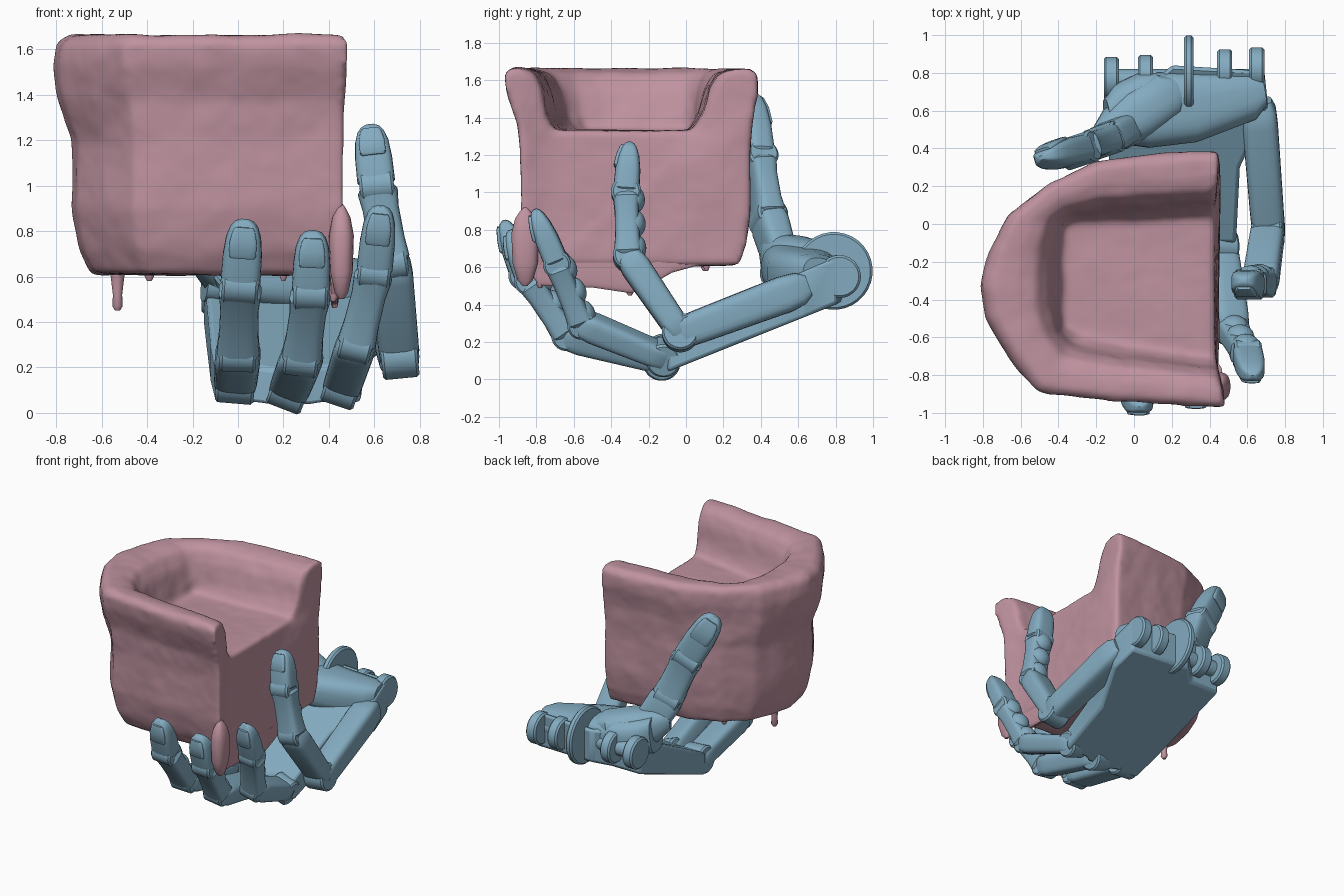
import bpy, bmesh, math
from mathutils import Vector, Matrix

if "Cube" in bpy.data.objects:
    bpy.data.objects.remove(bpy.data.objects["Cube"])

def material(name, rgb):
    m = bpy.data.materials.new(name)
    m.diffuse_color = (*rgb, 1)
    m.use_nodes = True
    m.node_tree.nodes["Principled BSDF"].inputs["Base Color"].default_value = m.diffuse_color
    return m

PINK = material("pink_clay", (0.52, 0.29, 0.35))
BLUE = material("blue_plastic", (0.23, 0.41, 0.53))

def finish(name, bm, mat, angle=35):
    bmesh.ops.recalc_face_normals(bm, faces=bm.faces)
    me = bpy.data.meshes.new(name)
    bm.to_mesh(me)
    bm.free()
    ob = bpy.data.objects.new(name, me)
    bpy.context.collection.objects.link(ob)
    me.materials.append(mat)
    bpy.ops.object.select_all(action='DESELECT')
    ob.select_set(True)
    bpy.context.view_layer.objects.active = ob
    bpy.ops.object.shade_smooth_by_angle(angle=math.radians(angle))
    return ob

def frame(d, out):
    d = d.normalized()
    o = (out - out.dot(d) * d).normalized()
    return d, d.cross(o), o

def loft(name, rings, out, mat, p=4, n=24):
    """Skin rounded-rectangle rings (centre, width, thickness)."""
    d, s, o = frame(rings[-1][0] - rings[0][0], out)
    bm = bmesh.new()
    loops = []
    for c, w, t in rings:
        loop = []
        for k in range(n):
            a = 2 * math.pi * (k + .5) / n
            u, v = (math.copysign(abs(f) ** (2 / p), f) for f in (math.cos(a), math.sin(a)))
            loop.append(bm.verts.new(c + s * (u * w / 2) + o * (v * t / 2)))
        loops.append(loop)
    for A, B in zip(loops, loops[1:]):
        for k in range(n):
            bm.faces.new((A[k], A[(k + 1) % n], B[(k + 1) % n], B[k]))
    bm.faces.new(loops[0])
    bm.faces.new(loops[-1])
    return finish(name, bm, mat)

def ball(name, c, size, mat, axes=Matrix.Identity(3)):
    bm = bmesh.new()
    bmesh.ops.create_uvsphere(bm, u_segments=20, v_segments=12, radius=1)
    for v in bm.verts:
        v.co = axes @ Vector(x * y for x, y in zip(v.co, size)) + c
    return finish(name, bm, mat, 60)

def disc(name, c, axis, r, length, mat=BLUE):
    axis = axis.normalized()
    out = Vector((0, 0, 1)) if abs(axis.z) < .9 else Vector((0, 1, 0))
    e, R = min(.012, length / 4), 2 * r
    rings = [(c + axis * f, w, w) for f, w in
             ((-length / 2, R - 2 * e), (-length / 2 + e, R), (length / 2 - e, R), (length / 2, R - 2 * e))]
    return loft(name, rings, out, mat, p=2, n=32)

def bone(name, a, b, w, t, out, stops):
    """One finger bone; stops are (fraction, width scale, thickness scale)."""
    return loft(name, [(a.lerp(b, f), w * k, t * q) for f, k, q in stops], out, BLUE)

BEAM = ((-.06, .7, .5), (0, .92, .85), (.15, .95, .9), (.85, 1, 1), (.98, .95, .9), (1.05, .75, .6))
MIDDLE = ((-.05, .7, .6), (.06, 1, 1), (.3, .92, .88), (.7, .9, .86), (.92, 1, .95), (1, .8, .7))
TIP = ((.02, .85, .8), (.07, 1, 1), (.45, .98, .96), (.72, .88, .8), (.88, .7, .58), (.96, .48, .38), (1, .2, .15))

def finger(name, pts, w, t, out=(0, -1, 0), pads=(.12, .5, .88)):
    out = Vector(out)
    p = [Vector(q) for q in pts]
    for k, (kind, stops) in enumerate((("proximal", BEAM), ("middle", MIDDLE), ("tip", TIP))):
        a, b, f = p[k], p[k + 1], 1 - .06 * k
        bone(f"{name}_{kind}", a, b, w * f, t * f, out, stops)
        d, s, o = frame(b - a, out)
        disc(f"{name}_{kind}_joint", a, s, t * (.62 if k == 0 else .5), w * (.85 if k == 0 else .8))
        if k == 1:                                     # soft pads on the inner side
            for g in pads:
                ball(f"{name}_pad", a.lerp(b, g) - o * t * .26, (w * .4, .075, t * .36), BLUE,
                     Matrix((s, d, o)).transposed())
        if k == 2:                                     # nail plate
            loft(f"{name}_nail", [(a.lerp(b, g) + o * t * f * h, w * q, .03) for g, h, q in
                 ((.48, .42, .52), (.52, .45, .6), (.72, .38, .6), (.88, .27, .48), (.92, .22, .38))], out, BLUE)

# Fingers and thumb
finger("first_finger", [(-.01, -.12, .14), (0, -.63, .26), (.01, -.87, .56), (.03, -.975, .85)], .2, .16)
finger("second_finger", [(.23, -.13, .11), (.28, -.64, .24), (.32, -.84, .53), (.33, -.94, .80)], .19, .16)
finger("third_finger", [(.46, -.12, .12), (.52, -.56, .3), (.6, -.69, .62), (.63, -.81, .91)], .18, .15)
finger("fourth_finger", [(.71, -.03, .25), (.67, -.31, .66), (.61, -.32, 1.0), (.58, -.3, 1.27)], .19, .16)
finger("thumb", [(-.02, .52, .6), (-.16, .44, .86), (-.29, .39, 1.17), (-.49, .35, 1.52)], .24, .17, (-.4, 1, .1), ())

# Palm: sloping tapered plate, thick at the heel
bm = bmesh.new()
outline = [(-.15, .75), (-.14, .52), (-.12, .1), (-.1, -.1), (.08, -.1), (.14, -.12), (.32, -.12),
           (.37, -.1), (.54, -.1), (.56, .3), (.71, .62), (.69, .81), (.2, .84), (.1, .75)]
low = [bm.verts.new((x, y, .02 + .4 * (y + .15))) for x, y in outline]
top = [bm.verts.new((x, y, min(.18 + .52 * (y + .15), .66))) for x, y in outline]
bm.faces.new(low)
for k in range(len(low)):
    j = (k + 1) % len(low)
    bm.faces.new((low[k], low[j], top[j], top[k]))
bm.faces.new(top)
palm = finish("palm", bm, BLUE)
bev = palm.modifiers.new("bevel", 'BEVEL')
bev.width, bev.segments = .02, 2

# Outer hand beam, palm heel and thumb base
UP = Vector((0, 0, 1))
bone("outer_beam", Vector((.71, -.02, .25)), Vector((.66, .62, .49)), .19, .2, UP, BEAM)
loft("palm_heel", [(Vector((x, y, z)), w, .26) for x, y, z, w in
     ((.68, .7, .52, .16), (.62, .68, .54, .26), (.3, .62, .57, .38), (.05, .6, .6, .4), (-.08, .58, .61, .32),
      (-.14, .56, .62, .2))], UP, BLUE, p=3)
loft("thumb_base", [(Vector(c), w, t) for c, w, t in (
    ((.26, .72, .62), .12, .12), ((.18, .68, .63), .26, .22), ((.02, .58, .64), .28, .26),
    ((-.1, .5, .66), .24, .24), ((-.18, .45, .7), .14, .14))], UP, BLUE, p=2.6)

# Wrist hinge
X = Vector((1, 0, 0))
for x, y in ((-.12, .77), (.06, .78), (.48, .81), (.65, .82)):
    disc("wrist_lug", Vector((x, y, .55)), X, .115, .08)
disc("wrist_disc", Vector((.29, .79, .58)), X, .208, .05)
disc("wrist_pin", Vector((.27, .76, .55)), X, .06, .8)

# Armchair: U-shaped rim path (outer xy, inner xy, inset of the wall below the rim)
path = [(.46, .41, .43, .10, .2), (.1, .385, .1, .08, .2), (-.2, .35, -.15, .07, .2),
        (-.45, .23, -.33, .05, .2), (-.67, .05, -.40, 0, .22), (-.77, -.15, -.42, -.15, .22),
        (-.82, -.33, -.42, -.3, .22), (-.79, -.5, -.42, -.45, .22), (-.66, -.71, -.40, -.57, .25),
        (-.51, -.91, -.33, -.64, .28), (-.1, -.96, -.1, -.69, .36), (.2, -.97, .15, -.72, .4),
        (.49, -.99, .44, -.76, .45)]
bm = bmesh.new()
rows = []
for ox, oy, ix, iy, k in path:
    arm = ox > -.6
    mid, lip, seat = (.85, .3, 1.2) if arm else (.25, 0, 1.1)
    prof = ((2 * k, .61), (1.4 * k, .72), (k, .9), (k, 1.2), (mid * k, 1.38), (lip * k, 1.53), (.05, 1.63),
            (.2, 1.665), (.5, 1.66), (.75, 1.635), (.92, 1.55), (1.03, 1.42), (seat, 1.33))
    rows.append([bm.verts.new((ox + (ix - ox) * t, oy + (iy - oy) * t, z)) for t, z in prof])
for A, B in zip(rows, rows[1:]):
    for k in range(len(A) - 1):
        bm.faces.new((A[k], A[k + 1], B[k + 1], B[k]))
bm.faces.new([r[-1] for r in rows])          # seat
bm.faces.new([r[0] for r in rows])           # underside
bm.faces.new(rows[0] + rows[-1][::-1])       # front
chair = finish("armchair", bm, PINK, 180)
rem = chair.modifiers.new("clay", 'REMESH')
rem.mode, rem.voxel_size, rem.use_smooth_shade = 'VOXEL', .02, True
smo = chair.modifiers.new("soften", 'SMOOTH')
smo.iterations = 10
tex = bpy.data.textures.new("lumps", 'CLOUDS')
tex.noise_scale = .25
dis = chair.modifiers.new("lumps", 'DISPLACE')
dis.texture, dis.strength, dis.mid_level = tex, .022, .45

# Front skirt hanging below the seat, and clay drips
loft("front_skirt", [(Vector((.425, y, (.8 + z) / 2)), .04, .8 - z) for y, z in
     ((-.83, .56), (-.79, .5), (-.5, .49), (-.3, .46), (-.2, .5), (-.08, .57), (.1, .62))], UP, PINK)
loft("corner_lump", [(Vector((.455, -.86, z)), w, w * 1.35) for z, w in
     ((.5, .02), (.53, .06), (.62, .1), (.78, .11), (.86, .08), (.9, .04), (.92, .01))], Vector((0, 1, 0)), PINK, p=2.5)
for x, y, z, r in ((-.53, -.3, .45, .028), (.42, -.78, .49, .024), (-.39, .1, .58, .025), (.2, .11, .58, .02)):
    loft("clay_drip", [(Vector((x, y, h)), r * f, r * f) for h, f in
         ((.74, 4), (.64, 2.6), (z + .07, 1.5), (z + .02, 1.7), (z, .8))], Vector((0, 1, 0)), PINK, p=2, n=12)
